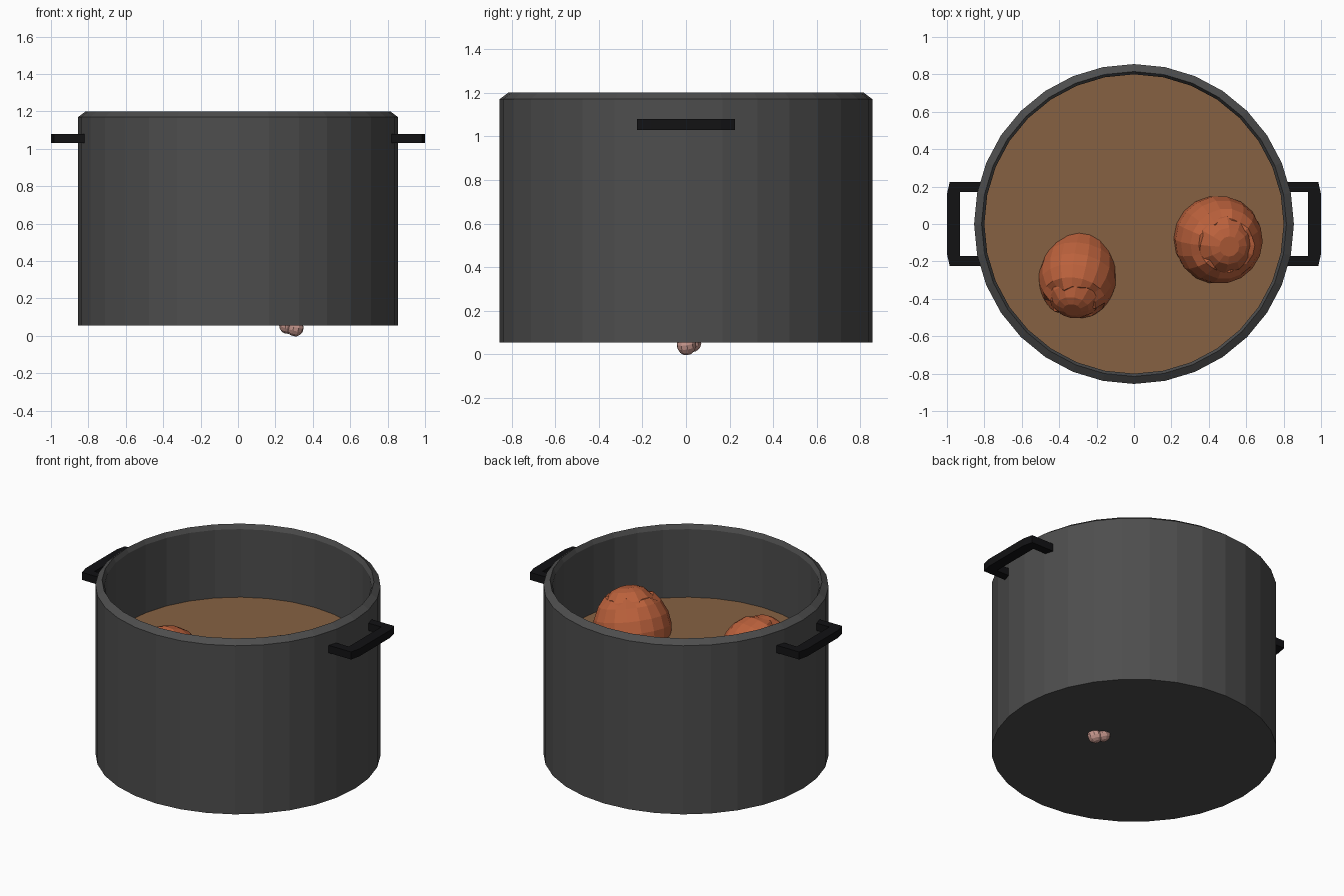
import bpy, bmesh, math, random
from mathutils import Vector, Matrix

if "Cube" in bpy.data.objects:
    bpy.data.objects.remove(bpy.data.objects["Cube"])


def material(name, color):
    m = bpy.data.materials.new(name)
    m.diffuse_color = (*color, 1)
    m.use_nodes = True
    m.node_tree.nodes["Principled BSDF"].inputs["Base Color"].default_value = m.diffuse_color
    return m


POT = material("dark_metal", (0.075, 0.075, 0.075))
BLACK = material("handle_black", (0.006, 0.006, 0.007))
SOUP = material("broth", (0.24, 0.12, 0.055))
MEAT = material("roast_meat", (0.5, 0.12, 0.045))
BONE = material("bone", (0.55, 0.3, 0.26))


def finish(name, bm, mat, matrix=None):
    bmesh.ops.recalc_face_normals(bm, faces=bm.faces)
    me = bpy.data.meshes.new(name)
    bm.to_mesh(me)
    bm.free()
    me.materials.append(mat)
    ob = bpy.data.objects.new(name, me)
    bpy.context.collection.objects.link(ob)
    if matrix:
        ob.matrix_world = matrix
    return ob


def lathe(name, profile, sides, mat, matrix=None, jitter=None):
    """Revolve (radius, height) points about z and cap both ends."""
    bm = bmesh.new()
    rings = []
    for k, (r, z) in enumerate(profile):
        ring = []
        for i in range(sides):
            a = math.tau * i / sides
            dr, dz = jitter(k, i) if jitter else (0, 0)
            ring.append(bm.verts.new(((r + dr) * math.cos(a), (r + dr) * math.sin(a), z + dz)))
        rings.append(ring)
    for a, b in zip(rings, rings[1:]):
        for i in range(sides):
            j = (i + 1) % sides
            bm.faces.new((a[i], a[j], b[j], b[i]))
    bm.faces.new(rings[0])
    bm.faces.new(rings[-1])
    return finish(name, bm, mat, matrix)


# Pot shell with chamfered rim, and the broth inside
lathe("pot", [(0.855, 0.055), (0.855, 1.17), (0.815, 1.2), (0.80, 1.17), (0.80, 0.10)], 32, POT)
lathe("soup", [(0.80, 0.70), (0.80, 0.72)], 32, SOUP)

# Bracket handles on both sides
half = [(0.82, 0.225), (0.985, 0.225), (1.0, 0.16)]
hole = [(0.93, -0.17), (0.93, 0.17)]
outline = half + [(x, -y) for x, y in reversed(half)] + [(0.82, -0.17)] + hole + [(0.82, 0.17)]
for side, label in ((1, "right"), (-1, "left")):
    bm = bmesh.new()
    face = bm.faces.new([bm.verts.new((side * x, y, 1.03)) for x, y in outline])
    ext = bmesh.ops.extrude_face_region(bm, geom=[face])
    tops = [v for v in ext["geom"] if isinstance(v, bmesh.types.BMVert)]
    bmesh.ops.translate(bm, verts=tops, vec=(0, 0, 0.05))
    finish(label + "_handle", bm, BLACK)


# Drumsticks: plump meat with a ragged end, bone tip, shaft and knuckles
def drumstick(label, tip, tail, size, seed):
    tip, tail = Vector(tip), Vector(tail)
    axis = (tip - tail).normalized()
    length = (tip - tail).length
    m = Matrix.Translation(tip) @ axis.to_track_quat("Z", "Y").to_matrix().to_4x4()
    rng = random.Random(seed)
    torn = [(rng.uniform(-0.012, 0.012), rng.uniform(-0.035, 0.01)) for _ in range(18)]
    body = [(0.10, -0.05), (0.145, -0.05), (0.19, -0.10), (0.225, -0.175), (0.237, -0.25),
            (0.225, -0.35), (0.19, -0.45), (0.13, -0.56), (0.07, -0.66)]
    body = [(r * size, z * size) for r, z in body]
    lathe(label + "_meat", body, 18, MEAT, m, lambda k, i: torn[i] if k < 2 else (0, 0))
    core = [(0.055, 0), (0.10, -0.018), (0.15, -0.07), (0.17, -0.12)]
    lathe(label + "_meat_end", [(r * size, z * size) for r, z in core], 12, MEAT, m)
    lathe(label + "_bone", [(0.04, -0.6 * size), (0.035, 0.05 - length)], 10, BONE, m)
    for s in (-1, 1):
        bm = bmesh.new()
        bmesh.ops.create_uvsphere(bm, u_segments=10, v_segments=7, radius=0.045)
        finish(label + "_knuckle", bm, BONE, m @ Matrix.Translation((0, s * 0.025, 0.045 - length)))


drumstick("large_drumstick", (0.51, -0.12, 0.98), (0.275, 0.02, 0.005), 1.0, 3)
drumstick("small_drumstick", (-0.33, -0.46, 0.85), (-0.22, 0.22, 0.28), 0.88, 8)
